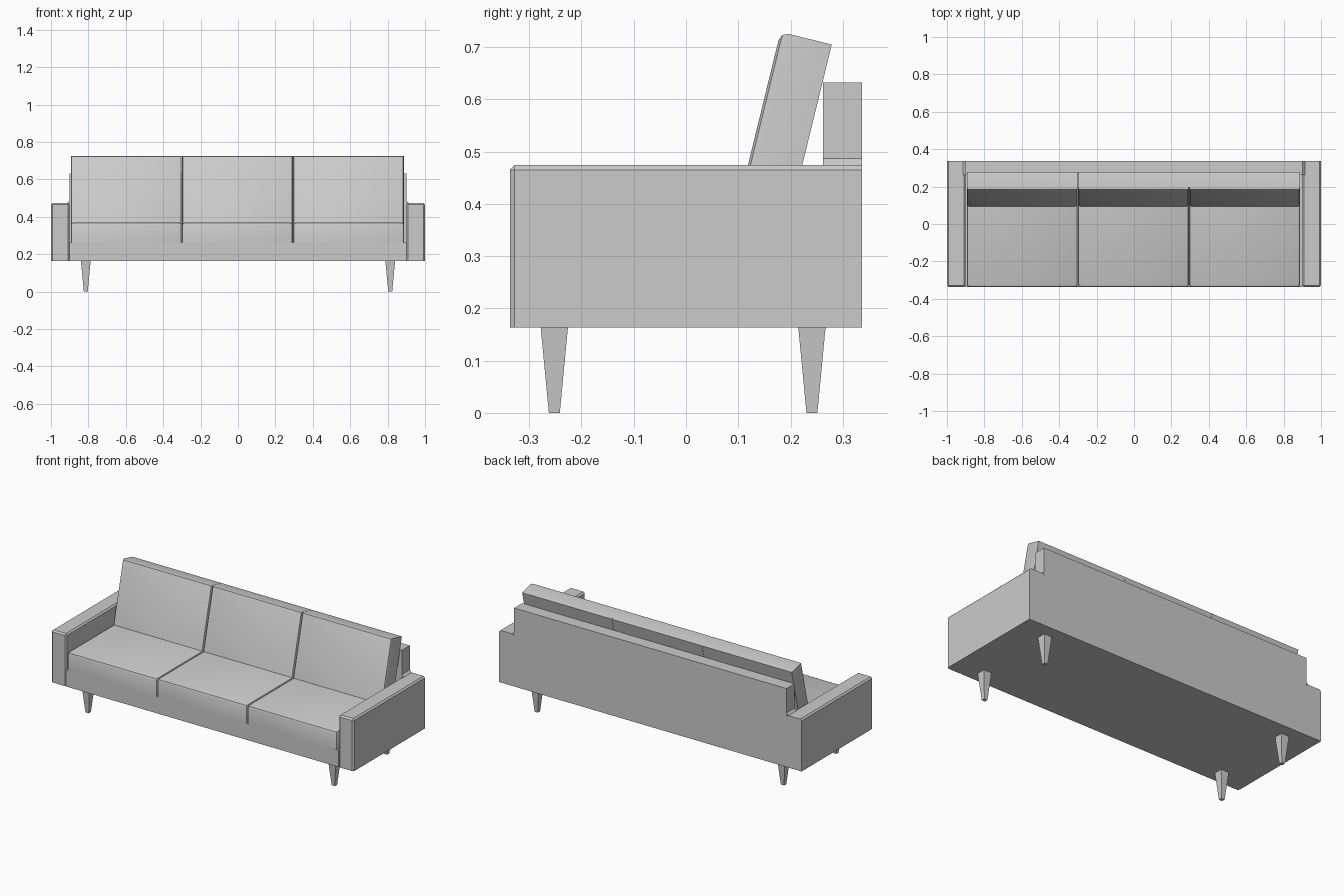
import bpy, bmesh
from mathutils import Matrix, Vector

if "Cube" in bpy.data.objects:
    bpy.data.objects.remove(bpy.data.objects["Cube"])


def box(name, lo, hi, bevel=0, pick=None, segments=1, matrix=None, smooth=False):
    """Box between two corners; bevels edges whose midpoint (0..1 per axis) passes pick."""
    lo, hi = Vector(lo), Vector(hi)
    bm = bmesh.new()
    bmesh.ops.create_cube(bm, size=1)
    edges = [e for e in bm.edges
             if pick and pick(*((e.verts[0].co + e.verts[1].co) / 2 + Vector((.5, .5, .5))))]
    size = hi - lo
    for v in bm.verts:
        v.co = Vector([lo[i] + (v.co[i] + 0.5) * size[i] for i in range(3)])
    if edges:
        bmesh.ops.bevel(bm, geom=edges, offset=bevel, segments=segments,
                        profile=0.5, affect='EDGES')
    if matrix:
        bm.transform(matrix)
    return finish(name, bm, smooth)


def finish(name, bm, smooth=False):
    bmesh.ops.recalc_face_normals(bm, faces=bm.faces[:])
    mesh = bpy.data.meshes.new(name)
    bm.to_mesh(mesh)
    bm.free()
    obj = bpy.data.objects.new(name, mesh)
    bpy.context.collection.objects.link(obj)
    if smooth:
        bpy.ops.object.select_all(action='DESELECT')
        obj.select_set(True)
        bpy.context.view_layer.objects.active = obj
        bpy.ops.object.shade_smooth_by_angle(angle=0.7)
    return obj


BOTTOM, FRONT, BACK = 0.163, -0.337, 0.337

# Frame: base rail and backrest
box("base", (-0.9, FRONT, BOTTOM), (0.9, 0.262, 0.263))
box("backrest", (-0.9, 0.262, BOTTOM), (0.9, BACK, 0.632))

# Arms, eased along the top and front edges
for side, x in (("left", -0.95), ("right", 0.95)):
    box(side + "_arm", (x - 0.05, FRONT, BOTTOM), (x + 0.05, BACK, 0.474), 0.009,
        lambda px, py, pz: (pz > 0.9 and py < 0.9) or (py < 0.1 and pz > 0.1))

    # Small slanted fillet where the backrest meets the arm
    s = 1 if x > 0 else -1
    bm = bmesh.new()
    tri = [bm.verts.new((s * px, 0.262, pz))
           for px, pz in ((0.9, 0.474), (0.913, 0.474), (0.9, 0.487))]
    face = bm.faces.new(tri)
    new = bmesh.ops.extrude_face_region(bm, geom=[face])["geom"]
    bmesh.ops.translate(bm, vec=(0, BACK - 0.262, 0),
                        verts=[g for g in new if isinstance(g, bmesh.types.BMVert)])
    finish(side + "_back_fillet", bm)

# Seat and back cushions
tilt = Matrix.Translation((0.0, 0.279, 0.705)) @ Matrix.Rotation(-0.24, 4, 'X')
for i, side in enumerate(("left", "middle", "right")):
    cx = -0.003 + (i - 1) * 0.5945
    x0, x1 = cx - 0.2965, cx + 0.2965
    box(side + "_seat_cushion", (x0, FRONT, 0.263), (x1, 0.262, 0.37), 0.014,
        lambda px, py, pz: (pz > 0.9 and py < 0.9) or (py < 0.1 and pz > 0.1),
        2, smooth=True)
    # Local origin is the top rear edge; only the front face is rounded
    box(side + "_back_cushion", (x0, -0.101, -0.39), (x1, 0, 0), 0.016,
        lambda px, py, pz: py < 0.1 and pz > 0.1, 2, tilt, smooth=True)

# Tapered square legs
for end, y in (("front", -0.252), ("back", 0.241)):
    for side, x in (("left", -0.814), ("right", 0.814)):
        bm = bmesh.new()
        bmesh.ops.create_cube(bm, size=1)
        for v in bm.verts:
            top = v.co.z > 0
            w = 0.052 if top else 0.021
            v.co = (x + v.co.x * w, y + v.co.y * w, BOTTOM if top else 0)
        finish(f"{end}_{side}_leg", bm)
